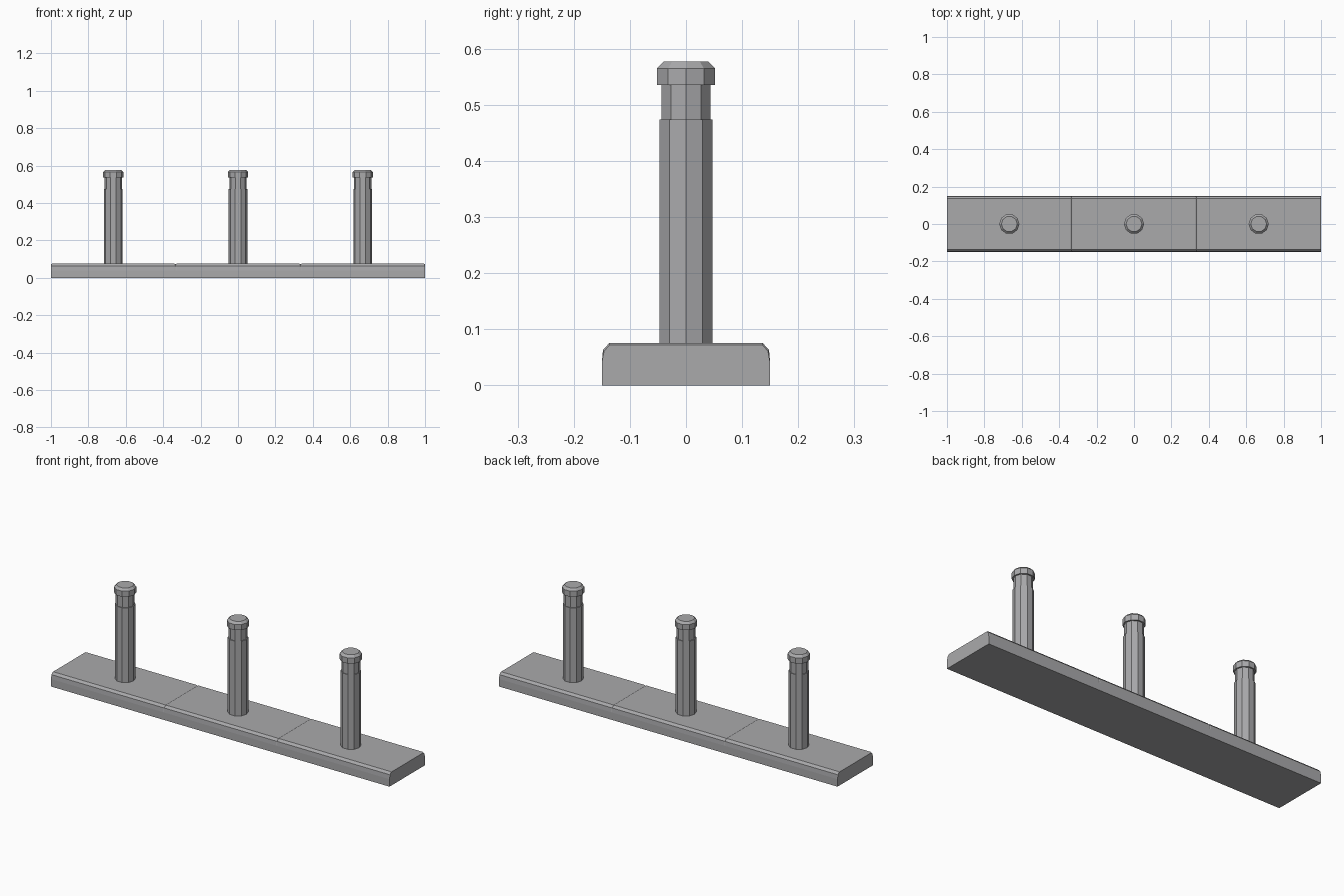
import bpy, bmesh, math

if "Cube" in bpy.data.objects:
    bpy.data.objects.remove(bpy.data.objects["Cube"], do_unlink=True)

COLOUR = (0.4, 0.4, 0.41, 1)
grey = bpy.data.materials.new("plain grey")
grey.use_nodes = True
grey.diffuse_color = COLOUR
grey.node_tree.nodes["Principled BSDF"].inputs["Base Color"].default_value = COLOUR


def loft(name, rings, x):
    """Skin a series of closed rings and cap both ends."""
    bm = bmesh.new()
    loops = [[bm.verts.new(p) for p in ring] for ring in rings]
    for a, b in zip(loops, loops[1:]):
        for i in range(len(a)):
            j = (i + 1) % len(a)
            bm.faces.new((a[i], a[j], b[j], b[i]))
    bm.faces.new(loops[0])
    bm.faces.new(loops[-1])
    bmesh.ops.recalc_face_normals(bm, faces=bm.faces)
    mesh = bpy.data.meshes.new(name)
    bm.to_mesh(mesh)
    bm.free()
    mesh.materials.append(grey)
    obj = bpy.data.objects.new(name, mesh)
    obj.location.x = x
    bpy.context.collection.objects.link(obj)


def section(x, half):
    """Mirror a half cross-section of the base at station x."""
    return [(x, y, z) for y, z in half] + [(x, -y, z) for y, z in reversed(half)]


# Chamfered block section, slightly drawn in at the ends to leave seams
FULL = [(0.15, 0), (0.15, 0.04), (0.148, 0.063), (0.137, 0.075)]
END = [(0.15, 0), (0.15, 0.04), (0.146, 0.061), (0.136, 0.072)]
HALF = 1 / 3

# Peg outline: radius and height
PEG = [(0.05, 0.07), (0.05, 0.474), (0.046, 0.474), (0.046, 0.535),
       (0.054, 0.535), (0.054, 0.565), (0.042, 0.577)]
SIDES = 10


def ring(r, z):
    angles = [math.tau * i / SIDES for i in range(SIDES)]
    return [(r * math.cos(a), r * math.sin(a), z) for a in angles]


for side, x in (("right", -2 * HALF), ("middle", 0), ("left", 2 * HALF)):
    stations = [(-HALF, END), (-HALF + 0.005, FULL), (HALF - 0.005, FULL), (HALF, END)]
    loft(side + "_base_block", [section(sx, half) for sx, half in stations], x)
    loft(side + "_peg", [ring(r, z) for r, z in PEG], x)
